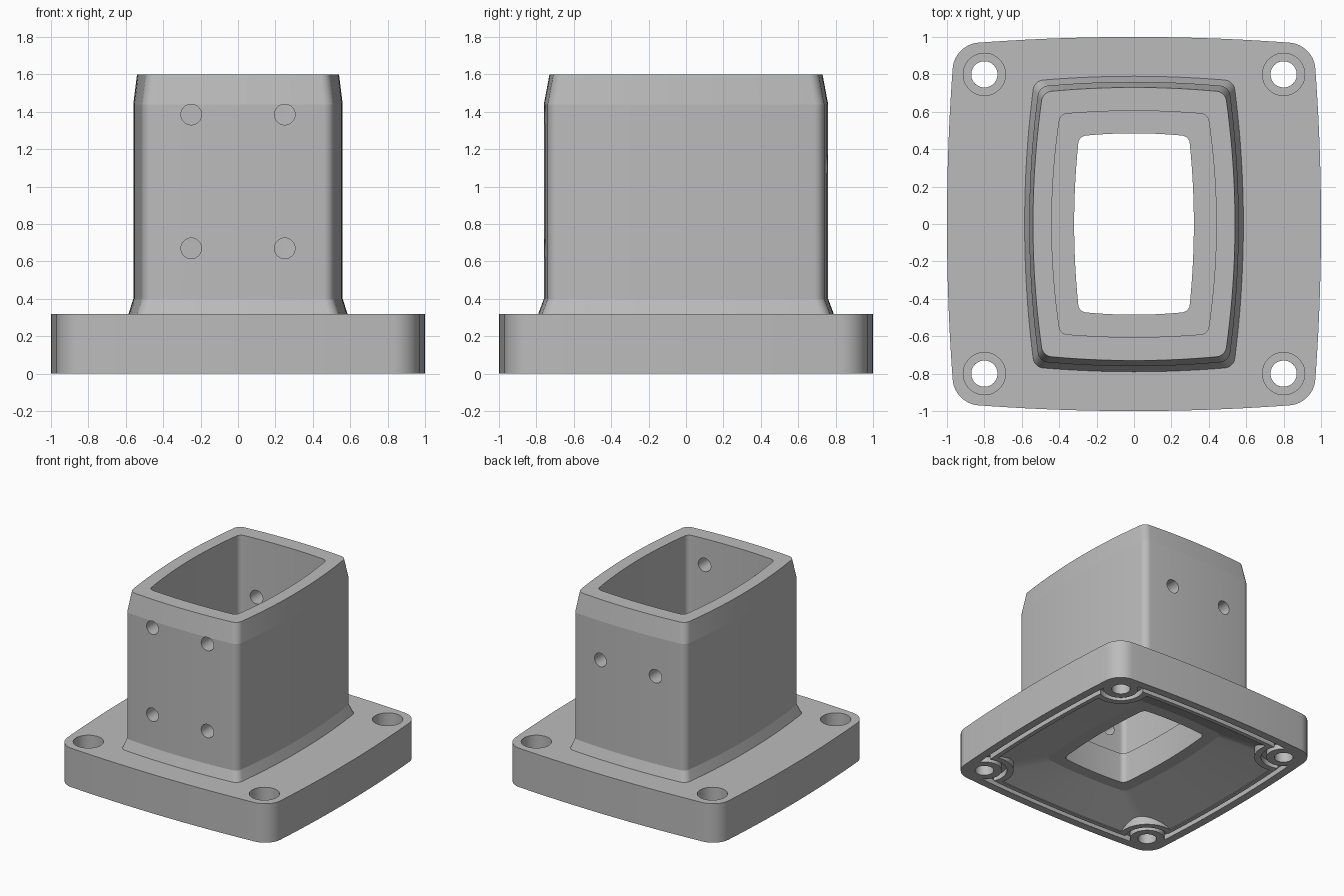
import bpy, bmesh
from math import sin, cos, pi, atan, radians
from mathutils import Matrix

if "Cube" in bpy.data.objects:
    bpy.data.objects.remove(bpy.data.objects["Cube"], do_unlink=True)

grey = bpy.data.materials.new("plain_grey")
grey.use_nodes = True
grey.diffuse_color = (0.5, 0.5, 0.5, 1)
grey.node_tree.nodes["Principled BSDF"].inputs["Base Color"].default_value = (0.5, 0.5, 0.5, 1)

SIDE, ARC, ROUND = 10, 16, 64


def outline(hx, hy, bx, by, r):
    """Rounded rectangle with sides that bulge outward by bx and by."""
    cx, cy = hx - bx - r, hy - by - r
    a0, a1 = atan(2 * bx / hy), pi / 2 - atan(2 * by / hx)
    arc = [(cx + r * cos(a), cy + r * sin(a))
           for a in (a0 + (a1 - a0) * i / ARC for i in range(ARC + 1))]
    (px, py), (qx, qy) = arc[0], arc[-1]
    steps = [i / SIDE for i in range(SIDE)]
    quarter = [(hx - (hx - px) * t * t, py * t) for t in steps] + arc
    quarter += [(qx * t, hy - (hy - qy) * t * t) for t in reversed(steps)]
    half = quarter + [(-x, y) for x, y in reversed(quarter[:-1])]
    return half + [(x, -y) for x, y in reversed(half[1:-1])]


def loft(name, rings, loop=False):
    """Skin a list of (outline, z); either close it into a loop or cap the ends."""
    bm = bmesh.new()
    rows = [[bm.verts.new((x, y, z)) for x, y in pts] for pts, z in rings]
    pairs = list(zip(rows, rows[1:]))
    if loop:
        pairs.append((rows[-1], rows[0]))
    else:
        bm.faces.new(rows[0])
        bm.faces.new(rows[-1])
    for a, b in pairs:
        for i in range(len(a)):
            j = (i + 1) % len(a)
            bm.faces.new((a[i], a[j], b[j], b[i]))
    bmesh.ops.recalc_face_normals(bm, faces=bm.faces)
    mesh = bpy.data.meshes.new(name)
    bm.to_mesh(mesh)
    bm.free()
    mesh.materials.append(grey)
    obj = bpy.data.objects.new(name, mesh)
    bpy.context.collection.objects.link(obj)
    return obj


def cut(target, cutter):
    """Subtract the cutter from the target and discard the cutter."""
    cutter.hide_render = True
    mod = target.modifiers.new("cut", "BOOLEAN")
    mod.operation, mod.solver, mod.object = "DIFFERENCE", "EXACT", cutter
    bpy.context.view_layer.objects.active = target
    bpy.ops.object.modifier_apply(modifier=mod.name)
    bpy.data.objects.remove(cutter, do_unlink=True)


def rod(x, y, r, z0, z1):
    ring = [(x + r * cos(2 * pi * i / ROUND), y + r * sin(2 * pi * i / ROUND)) for i in range(ROUND)]
    return loft("hole_cutter", [(ring, z0), (ring, z1)])


def cross_rod(x, z, y0, y1, r):
    obj = rod(0, 0, r, y0, y1)
    obj.data.transform(Matrix.Translation((x, 0, z)) @ Matrix.Rotation(-pi / 2, 4, "X"))
    return obj


def keep_corners(target, r):
    """Remove a round-nosed block around every bolt position from a cutter."""
    for k in range(4):
        a = pi / 4 + k * pi / 2
        nose = [(r * cos(t), r * sin(t)) for t in (pi / 2 + pi * i / 32 for i in range(33))]
        pts = nose + [(0.6, -r), (0.6, r)]
        d = 0.8 * 2 ** 0.5
        ring = [((d + u) * cos(a) - v * sin(a), (d + u) * sin(a) + v * cos(a)) for u, v in pts]
        cut(target, loft("corner_block", [(ring, -0.2), (ring, 0.3)]))


# Flange, flared tower, chamfered rim, inner socket and floor opening in one skin
flange = outline(1, 1, 0.03, 0.03, 0.15)
body = outline(0.56, 0.76, 0.045, 0.02, 0.06)
socket = outline(0.44, 0.605, 0.04, 0.015, 0.045)
opening = outline(0.32, 0.485, 0.022, 0.012, 0.045)
part = loft("flanged_socket", [
    (flange, 0), (flange, 0.32),
    (outline(0.585, 0.79, 0.045, 0.02, 0.06), 0.32),
    (body, 0.4), (body, 1.44),
    (outline(0.54, 0.73, 0.045, 0.02, 0.06), 1.6),
    (socket, 1.6), (socket, 0.4),
    (opening, 0.4), (opening, 0)], loop=True)

# Sloped hollow under the flange, leaving bosses at the bolt holes
mouth = outline(0.86, 0.86, 0.03, 0.03, 0.08)
hollow = loft("hollow_cutter", [
    (mouth, -0.1), (mouth, 0.005),
    (outline(0.42, 0.58, 0.03, 0.015, 0.05), 0.15)])
keep_corners(hollow, 0.22)
cut(part, hollow)

# Seal groove that swerves inside the bolt holes
outer = outline(0.935, 0.935, 0.03, 0.03, 0.1)
inner = outline(0.895, 0.895, 0.03, 0.03, 0.08)
groove = loft("groove_cutter", [(outer, -0.05), (outer, 0.045)])
keep_corners(groove, 0.13)
core = loft("groove_core", [(inner, -0.1), (inner, 0.1)])
keep_corners(core, 0.17)
cut(groove, core)
cut(part, groove)

# Counterbored bolt holes
for x in (-0.8, 0.8):
    for y in (-0.8, 0.8):
        cut(part, rod(x, y, 0.07, -0.1, 0.5))
        cut(part, rod(x, y, 0.113, 0.12, 0.5))

# Cross holes: four through the front wall, two through the back wall
for x in (-0.25, 0.25):
    for z in (0.67, 1.385):
        cut(part, cross_rod(x, z, -0.9, -0.4, 0.055))
    cut(part, cross_rod(x, 1.12, 0.4, 0.9, 0.055))

# Smooth curves with crisp chamfers
bpy.ops.object.select_all(action="DESELECT")
part.select_set(True)
bpy.context.view_layer.objects.active = part
bpy.ops.object.shade_smooth_by_angle(angle=radians(6.2))
